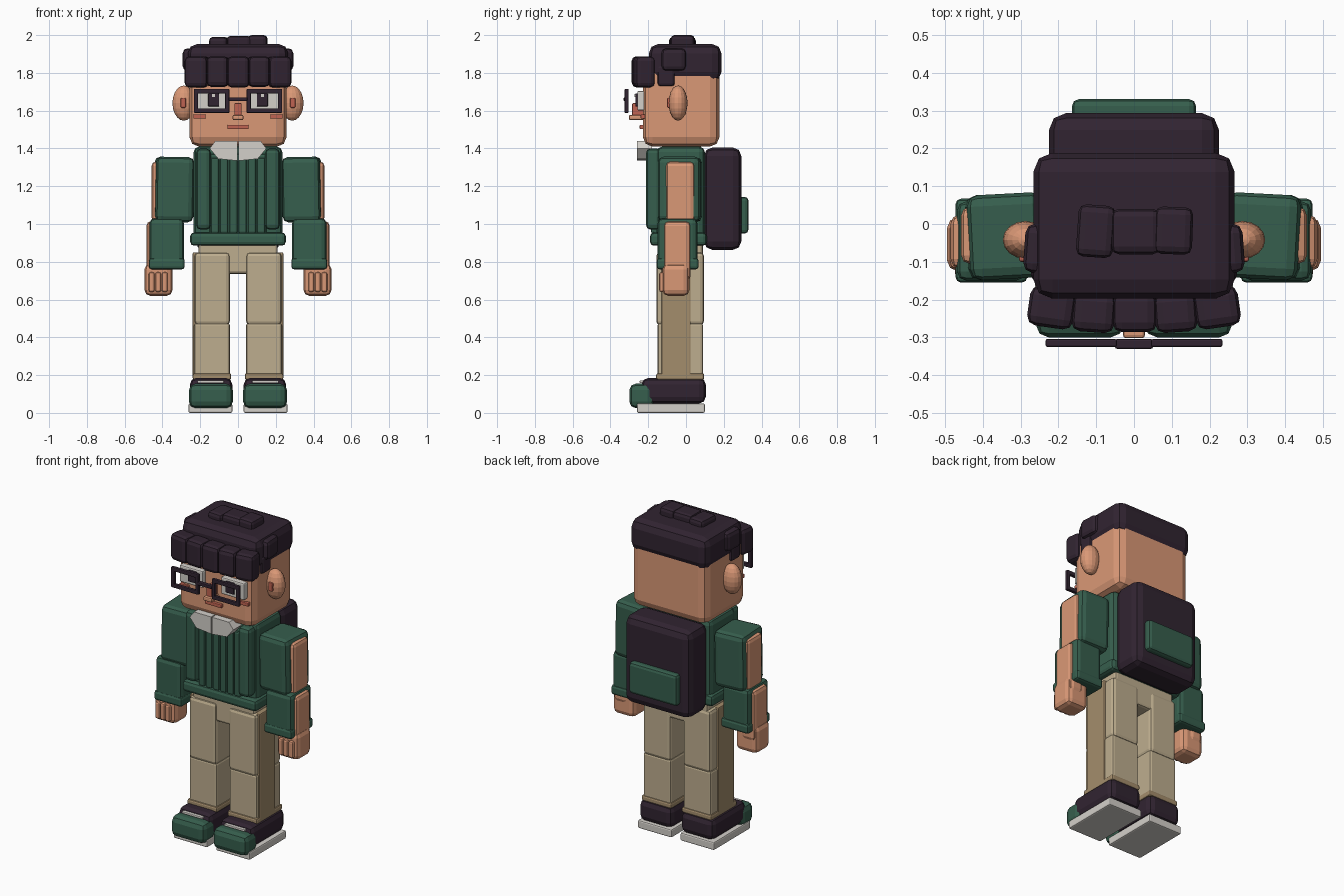
import bpy, bmesh, math
from mathutils import Matrix, Vector


def material(name, r, g, b):
    m = bpy.data.materials.new(name)
    lin = [((c / 255 + 0.055) / 1.055) ** 2.4 for c in (r, g, b)]
    m.diffuse_color = (*lin, 1)
    return m


DARK = material("dark plum", 49, 36, 49)
GREEN = material("knit green", 54, 94, 77)
SKIN = material("skin", 218, 152, 118)
KHAKI = material("khaki", 190, 174, 143)
TAN = material("dark khaki", 164, 141, 108)
WHITE = material("off white", 212, 208, 202)
RED = material("blush", 192, 100, 82)


def finish(name, bm, mat):
    bmesh.ops.recalc_face_normals(bm, faces=bm.faces)
    me = bpy.data.meshes.new(name)
    bm.to_mesh(me)
    bm.free()
    me.materials.append(mat)
    ob = bpy.data.objects.new(name, me)
    bpy.context.collection.objects.link(ob)
    return ob


def box(name, mat, x, y, z, bevel=0.015, rot=(0, 0, 0), seg=2):
    """Bevelled box from x, y and z ranges, turned about its own centre."""
    size = [abs(r[1] - r[0]) for r in (x, y, z)]
    mid = Vector([(r[0] + r[1]) / 2 for r in (x, y, z)])
    bm = bmesh.new()
    bmesh.ops.create_cube(bm, size=1, matrix=Matrix.Diagonal((*size, 1)))
    if bevel:
        bmesh.ops.bevel(bm, geom=bm.edges[:], offset=min(bevel, min(size) * 0.45),
                        segments=seg, profile=0.5, affect='EDGES')
    ob = finish(name, bm, mat)
    ob.location = mid
    ob.rotation_euler = [math.radians(a) for a in rot]
    return ob


def pair(name, mat, x, y, z, bevel=0.015, rot=(0, 0, 0)):
    """The same box on both sides of the body."""
    for s, side in ((1, "left_"), (-1, "right_")):
        box(side + name, mat, (s * x[0], s * x[1]), y, z, bevel,
            (rot[0], s * rot[1], s * rot[2]))


# shoes
pair("shoe_sole", WHITE, (0.03, 0.262), (-0.26, 0.1), (0, 0.05), 0.008)
pair("shoe_upper", DARK, (0.03, 0.255), (-0.235, 0.105), (0.05, 0.185), 0.035)
pair("shoe_toe", GREEN, (0.027, 0.26), (-0.3, -0.17), (0.025, 0.155), 0.035)
pair("shoe_lace", WHITE, (0.075, 0.215), (-0.245, -0.2), (0.158, 0.172), 0.004)

# trousers
box("hips", KHAKI, (-0.21, 0.21), (-0.145, 0.09), (0.735, 0.9), 0.015)
pair("thigh", KHAKI, (0.043, 0.23), (-0.157, 0.095), (0.465, 0.85), 0.02)
pair("shin", KHAKI, (0.043, 0.232), (-0.15, 0.09), (0.19, 0.475), 0.012)
pair("trouser_side_panel", TAN, (0.2, 0.24), (-0.13, 0.025), (0.18, 0.85), 0.006)
pair("trouser_cuff", TAN, (0.036, 0.24), (-0.158, 0.096), (0.175, 0.21), 0.01)

# vest
box("torso", GREEN, (-0.235, 0.235), (-0.155, 0.1), (0.9, 1.41), 0.03)
box("vest_hem", GREEN, (-0.253, 0.253), (-0.19, 0.11), (0.885, 0.955), 0.02)
box("vest_front", GREEN, (-0.15, 0.15), (-0.172, -0.1), (0.93, 1.37), 0.01)
for i in range(6):
    cx = (i - 2.5) * 0.049
    box(f"knit_rib_{i + 1}", GREEN, (cx - 0.021, cx + 0.021), (-0.185, -0.15),
        (0.95, 1.35), 0.009)
pair("vest_strap", GREEN, (0.143, 0.222), (-0.212, -0.13), (0.97, 1.4), 0.025)
box("neck", SKIN, (-0.1, 0.1), (-0.12, 0.08), (1.36, 1.45), 0.02)


# shirt collar
def collar(s, side):
    bm = bmesh.new()
    outline = [(0.003, 1.44), (0.12, 1.44), (0.15, 1.40), (0.105, 1.345), (0.003, 1.335)]
    f = bm.faces.new([bm.verts.new((s * px, -0.26, pz)) for px, pz in outline])
    new = bmesh.ops.extrude_face_region(bm, geom=[f])
    bmesh.ops.translate(bm, vec=(0, 0.08, 0),
                        verts=[v for v in new["geom"] if isinstance(v, bmesh.types.BMVert)])
    finish(side + "collar", bm, WHITE)


collar(1, "left_")
collar(-1, "right_")

# arms
pair("upper_sleeve", GREEN, (0.238, 0.44), (-0.145, 0.08), (1.01, 1.355), 0.03, (0, -1, -3))
pair("upper_arm", SKIN, (0.38, 0.457), (-0.105, 0.045), (1.01, 1.33), 0.022)
pair("lower_sleeve", GREEN, (0.287, 0.468), (-0.15, 0.06), (0.78, 1.03), 0.025)
pair("sleeve_cuff", GREEN, (0.282, 0.472), (-0.155, 0.067), (0.76, 0.82), 0.015)
pair("forearm", SKIN, (0.39, 0.485), (-0.118, 0.025), (0.7, 1.015), 0.025)
pair("hand", SKIN, (0.347, 0.495), (-0.125, 0.018), (0.62, 0.79), 0.03)
for i in range(3):
    fx = 0.372 + i * 0.035
    pair(f"finger_{i + 1}", SKIN, (fx, fx + 0.031), (-0.142, -0.1), (0.64, 0.745), 0.011)

# backpack
box("backpack", DARK, (-0.225, 0.225), (0.095, 0.293), (0.863, 1.405), 0.045)
box("backpack_pocket", GREEN, (-0.164, 0.164), (0.25, 0.33), (0.95, 1.143), 0.018)

# head
box("head", SKIN, (-0.257, 0.257), (-0.228, 0.177), (1.41, 1.87), 0.05)
for s, side in ((1, "left_"), (-1, "right_")):
    bm = bmesh.new()
    bmesh.ops.create_uvsphere(bm, u_segments=16, v_segments=10, radius=1)
    ear = finish(side + "ear", bm, SKIN)
    ear.scale = (0.06, 0.05, 0.093)
    ear.location = (s * 0.287, -0.042, 1.64)
pair("inner_ear", RED, (0.276, 0.304), (-0.1, -0.07), (1.615, 1.668), 0.006)

# face
pair("eye_white", WHITE, (0.062, 0.222), (-0.258, -0.22), (1.6, 1.705), 0.008)
pair("pupil", DARK, (0.1, 0.158), (-0.268, -0.25), (1.622, 1.692), 0.005)
pair("eye_glint", WHITE, (0.122, 0.138), (-0.273, -0.265), (1.672, 1.688), 0)
box("nose_bridge", RED, (-0.019, 0.019), (-0.285, -0.22), (1.57, 1.64), 0.006)
box("nose_tip", SKIN, (-0.029, 0.029), (-0.302, -0.22), (1.55, 1.578), 0.008)
box("mouth", RED, (-0.056, 0.056), (-0.245, -0.22), (1.502, 1.524), 0.004)
pair("cheek", RED, (0.172, 0.236), (-0.24, -0.215), (1.558, 1.58), 0.004)

# glasses
GY = (-0.325, -0.304)
for n, z in (("top", (1.69, 1.715)), ("bottom", (1.588, 1.612))):
    pair("glasses_rim_" + n, DARK, (0.045, 0.234), GY, z, 0.005)
for n, x in (("inner", (0.045, 0.068)), ("outer", (0.211, 0.234))):
    pair("glasses_rim_" + n, DARK, x, GY, (1.588, 1.715), 0.005)
box("glasses_bridge", DARK, (-0.05, 0.05), (-0.33, -0.304), (1.651, 1.671), 0.005)

# hair
box("hair_cap", DARK, (-0.266, 0.266), (-0.197, 0.188), (1.755, 1.953), 0.05)
pair("hair_side_tuft", DARK, (0.22, 0.29), (-0.13, 0.0), (1.81, 1.93), 0.025, (0, 0, 4))
pair("sideburn", DARK, (0.22, 0.272), (-0.15, -0.06), (1.73, 1.84), 0.015)
edges = [-0.275, -0.16, -0.053, 0.057, 0.163, 0.275]
for i in range(5):
    k = i - 2
    back = 0.012 * max(abs(k) - 1, 0)
    box(f"fringe_{i + 1}", DARK, (edges[i] - 0.004, edges[i + 1] + 0.004),
        (-0.286 + back, -0.18 + back), (1.722 + 0.004 * (i % 2), 1.888), 0.025, (0, 0, 4 * k))
box("crown_tuft_middle", DARK, (-0.06, 0.07), (-0.08, 0.04), (1.93, 1.996), 0.02)
box("crown_tuft_right", DARK, (-0.15, -0.052), (-0.088, 0.05), (1.93, 1.99), 0.02, (0, 0, -4))
box("crown_tuft_left", DARK, (0.054, 0.155), (-0.08, 0.045), (1.93, 2.0), 0.02, (0, 0, -2))
